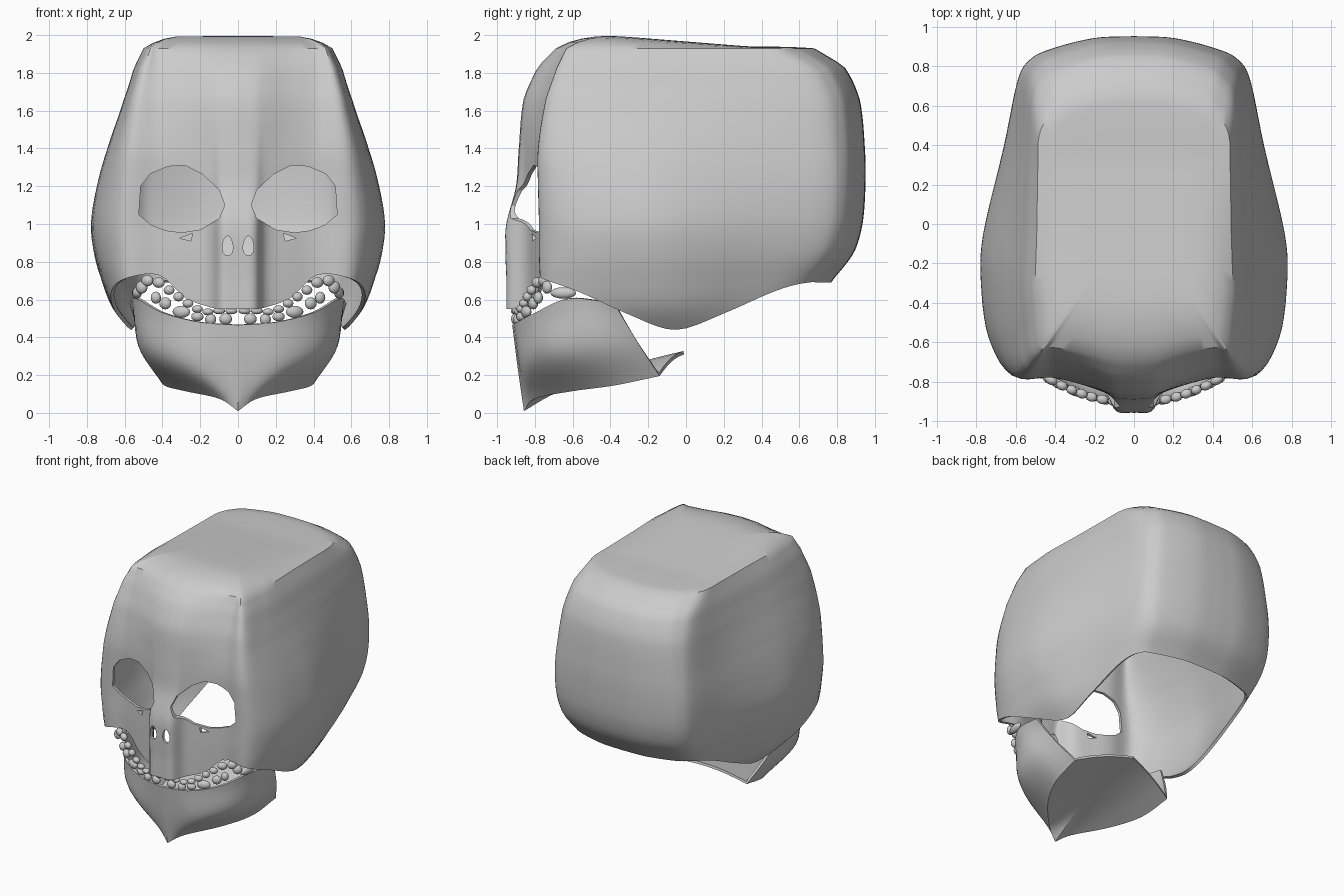
import bpy, bmesh, math
from mathutils import Vector

if "Cube" in bpy.data.objects:
    bpy.data.objects.remove(bpy.data.objects["Cube"])


def spline(pts, t):
    """Catmull-Rom through pts, t in 0..len-1"""
    n = len(pts)
    i = min(int(t), n - 2)
    f = t - i
    b, c = Vector(pts[i]), Vector(pts[i + 1])
    a = Vector(pts[i - 1]) if i > 0 else 2 * b - c
    d = Vector(pts[i + 2]) if i + 2 < n else 2 * c - b
    return b + 0.5 * f * (c - a + f * (2 * a - 5 * b + 4 * c - d + f * (3 * (b - c) + d - a)))


def lerp(a, b, t):
    return a + (b - a) * t


def make_object(name, bm):
    bmesh.ops.remove_doubles(bm, verts=bm.verts, dist=0.0005)
    bmesh.ops.recalc_face_normals(bm, faces=bm.faces)
    me = bpy.data.meshes.new(name)
    bm.to_mesh(me)
    bm.free()
    ob = bpy.data.objects.new(name, me)
    bpy.context.collection.objects.link(ob)
    return ob


def grid_object(name, rows):
    bm = bmesh.new()
    vs = [[bm.verts.new(p) for p in row] for row in rows]
    for r0, r1 in zip(vs, vs[1:]):
        for i in range(len(r0) - 1):
            bm.faces.new((r0[i], r0[i + 1], r1[i + 1], r1[i]))
    return make_object(name, bm)


def modify(ob, kind, **props):
    m = ob.modifiers.new(kind, kind)
    for k, v in props.items():
        setattr(m, k, v)
    bpy.ops.object.select_all(action='DESELECT')
    bpy.context.view_layer.objects.active = ob
    ob.select_set(True)
    bpy.ops.object.modifier_apply(modifier=m.name)


def smooth(ob, angle=35):
    bpy.ops.object.select_all(action='DESELECT')
    bpy.context.view_layer.objects.active = ob
    ob.select_set(True)
    bpy.ops.object.shade_smooth_by_angle(angle=math.radians(angle))


# Cranium levels: z, front centre y, cheek y, front x, widest x, back x, back y
LEVELS = [
    (0.40, -.95, -.74, .50, .54, .45, .58),
    (0.55, -.95, -.75, .57, .66, .51, .66),
    (0.72, -.95, -.76, .60, .725, .55, .79),
    (0.85, -.955, -.765, .61, .76, .575, .89),
    (1.00, -.95, -.765, .62, .775, .59, .935),
    (1.20, -.90, -.77, .61, .745, .59, .95),
    (1.40, -.885, -.77, .59, .69, .57, .947),
    (1.66, -.86, -.73, .55, .605, .54, .92),
    (1.83, -.785, -.67, .51, .55, .51, .84),
    (1.93, -.69, -.62, .47, .50, .48, .68),
]
# Height of the open lower rim at each outline point
RIM = [.55, .55, .56, .61, .73, .71, .64, .52, .44, .54, .66, .69, .69, .69, .69]


def outline(z):
    i = 0
    while i < len(LEVELS) - 2 and z > LEVELS[i + 1][0]:
        i += 1
    t = i + (z - LEVELS[i][0]) / (LEVELS[i + 1][0] - LEVELS[i][0])
    _, yf, yc, xf, xm, xb, yb = spline(LEVELS, t)
    base = max(yf, -.875)
    return [(0, yf), (.09, yf + .008), (.15, lerp(base, yc, .22)), (.28, lerp(base, yc, .65)),
            (.42, yc - .004), (xf, yc), (lerp(xf, xm, .75), yc + .19), (xm, -.3),
            (xm * .985, -.05), (lerp(xm, xb, .62), .55 * (yb - .23)), (xb, yb - .23),
            (xb - .06, yb - .12), (.72 * xb, yb - .065), (.35 * xb, yb - .01), (0, yb)]


# Cranium: open shell lofted from the rim up, then closed over the top
SUB, ROWS, CAP = 5, 36, 10
steps = [i / SUB for i in range(-14 * SUB, 14 * SUB + 1)]
rows = []
for r in range(ROWS + 1):
    row = []
    for s in steps:
        a = abs(s)
        rim = spline([(h, 0) for h in RIM], a)[0]
        z = lerp(rim, 1.93, r / ROWS)
        p = spline(outline(z), a)
        row.append((math.copysign(p[0], s), p[1], z))
    rows.append(row)
edge = rows[-1]
for r in range(1, CAP + 1):
    k = 1 - r / CAP
    row = []
    for x, y, _ in edge:
        top = max(1.94, 2.0 - .08 * max(0, y * k + .42))
        row.append((x * k, y * k, lerp(1.93, top, 1 - k ** 6)))
    rows.append(row)
skull = grid_object("cranium", rows)
modify(skull, 'SOLIDIFY', thickness=0.02, offset=-1)

# Openings: eye sockets, nostrils and small cheek pits
eye = [(.07, 1.1), (.1, 1.18), (.19, 1.265), (.28, 1.31), (.37, 1.305), (.465, 1.265), (.515, 1.2),
       (.525, 1.05), (.46, .995), (.38, .965), (.3, .955), (.2, .97), (.1, 1.03)]
nostril = [(.055 + .028 * math.cos(a) * (1 - .2 * math.sin(a)) , .885 + .052 * math.sin(a))
           for a in [i * math.pi / 8 for i in range(16)]]
pit = [(.24, .95), (.31, .925), (.25, .91)]
for side in (-1, 1):
    for shape in (eye, nostril, pit):
        bm = bmesh.new()
        f = bm.faces.new([bm.verts.new((side * x, -1.2, z)) for x, z in shape])
        out = bmesh.ops.extrude_face_region(bm, geom=[f])['geom']
        bmesh.ops.translate(bm, vec=(0, .6, 0), verts=[v for v in out if isinstance(v, bmesh.types.BMVert)])
        cutter = make_object("opening_cutter", bm)
        cutter.hide_render = True
        modify(skull, 'BOOLEAN', object=cutter, operation='DIFFERENCE', solver='EXACT')
        bpy.data.objects.remove(cutter)
smooth(skull)

# Jaw: curved plate from tooth rim to lower edge, plus an arched floor
J_TOP = [(0, -.92, .465), (.2, -.895, .48), (.4, -.8, .53), (.54, -.62, .605), (.575, -.38, .58)]
J_MID = [(0, -.89, .23), (.24, -.86, .26), (.44, -.72, .31), (.525, -.5, .35), (.51, -.26, .38)]
J_LOW = [(0, -.858, .01), (.1, -.80, .075), (.28, -.6, .115), (.39, -.38, .145), (.42, -.14, .195)]
J_FLOOR = [(0, -.858, .01), (0, -.7, .10), (0, -.5, .175), (0, -.25, .25), (0, -.01, .31)]
N = 24
cols = []
for i in range(N + 1):
    t = 4 * i / N
    top, mid, low, floor = (spline(c, t) for c in (J_TOP, J_MID, J_LOW, J_FLOOR))
    col = [spline([top, mid, low], 2 * k / 12) for k in range(13)]
    for k in range(1, 9):
        p = low.lerp(floor, k / 8)
        p.z += .02 * math.sin(math.pi * k / 8) * t / 4
        col.append(p)
    cols.append(col)
jaw = grid_object("jaw", cols)
modify(jaw, 'MIRROR', use_clip=True, merge_threshold=0.002)
modify(jaw, 'SOLIDIFY', thickness=0.018, offset=-1)
smooth(jaw)


# Teeth: rounded beads along the dental arch, (x, z, half width, half height)
def teeth(name, beads, y0, extra=()):
    bm = bmesh.new()
    spots = [(x, y0 + .65 * x * x, z, w, h) for x, z, w, h in beads] + list(extra)
    for x, y, z, w, h in spots:
        new = bmesh.ops.create_uvsphere(bm, u_segments=12, v_segments=8, radius=1)['verts']
        turn = math.atan(1.3 * x) if y < -.7 else math.radians(80)
        for v in new:
            a, b = v.co.x * w, v.co.y * .024
            v.co = (x + a * math.cos(turn) - b * math.sin(turn),
                    y + a * math.sin(turn) + b * math.cos(turn), z + v.co.z * h)
    ob = make_object(name, bm)
    modify(ob, 'MIRROR', use_mirror_merge=False)
    smooth(ob, 60)


teeth("upper_teeth", [(.035, .54, .032, .018), (.1, .54, .032, .018), (.16, .535, .03, .018),
                      (.215, .55, .03, .02), (.265, .58, .03, .023), (.315, .615, .028, .025),
                      (.365, .65, .03, .025), (.42, .69, .035, .028), (.48, .70, .035, .03)], -.905)
teeth("lower_teeth", [(.065, .497, .034, .03), (.145, .495, .03, .03), (.215, .51, .034, .025),
                      (.3, .535, .05, .032), (.385, .58, .034, .032), (.435, .61, .028, .032),
                      (.51, .665, .034, .034)], -.905,
      extra=[(.535, -.65, .635, .07, .03)])
